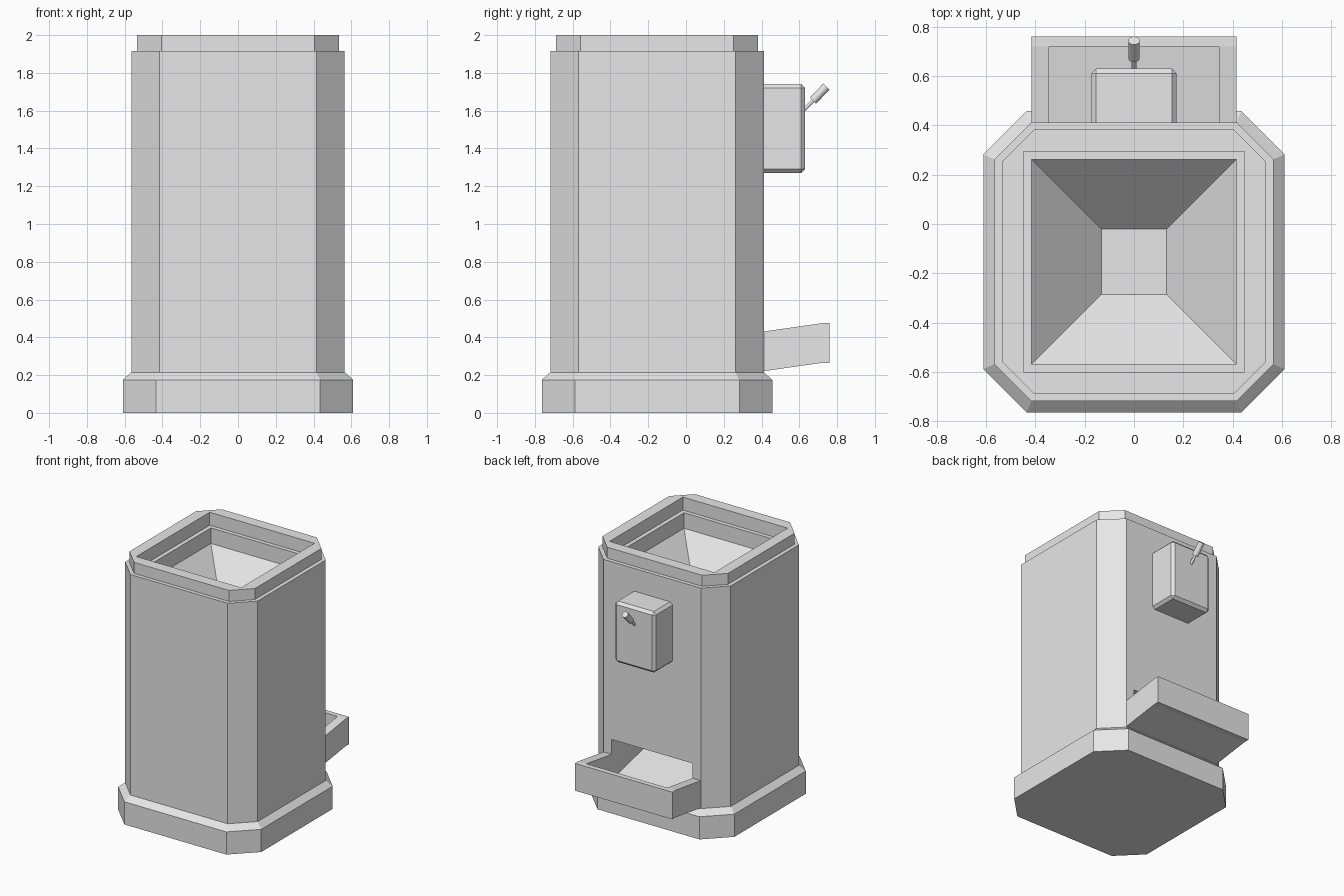
import bpy, bmesh, math
from mathutils import Vector

if "Cube" in bpy.data.objects:
    bpy.data.objects.remove(bpy.data.objects["Cube"], do_unlink=True)

grey = bpy.data.materials.new("plain grey")
grey.use_nodes = True
COLOUR = (0.8, 0.8, 0.8, 1)
grey.diffuse_color = COLOUR
grey.node_tree.nodes["Principled BSDF"].inputs["Base Color"].default_value = COLOUR

CY = -0.153  # centre of the housing along y
CORNERS = [(1, 1), (-1, 1), (-1, -1), (1, -1)]


def finish(bm, name):
    bmesh.ops.recalc_face_normals(bm, faces=bm.faces)
    mesh = bpy.data.meshes.new(name)
    bm.to_mesh(mesh)
    bm.free()
    mesh.materials.append(grey)
    ob = bpy.data.objects.new(name, mesh)
    bpy.context.collection.objects.link(ob)
    return ob


def octagon(bm, half, cut, z):
    ring = []
    for sx, sy in CORNERS:
        pair = [(sx * half, sy * (half - cut)), (sx * (half - cut), sy * half)]
        if sx * sy < 0:
            pair.reverse()
        ring += [bm.verts.new((x, CY + y, z)) for x, y in pair]
    return ring


def square(bm, half, z):
    return [bm.verts.new((sx * half, CY + sy * half, z)) for sx, sy in CORNERS]


def skin(bm, rings):
    for a, b in zip(rings, rings[1:]):
        n = len(a)
        for i in range(n):
            j = (i + 1) % n
            bm.faces.new((a[i], a[j], b[j], b[i]))


def prism(name, profile, half):
    """Extrude a (y, z) outline across x."""
    bm = bmesh.new()
    sides = [[bm.verts.new((s * half, y, z)) for y, z in profile] for s in (-1, 1)]
    skin(bm, sides)
    for side in sides:
        bm.faces.new(side)
    return finish(bm, name)


def cut_with(ob, cutter):
    cutter.hide_render = True
    cutter.hide_viewport = True
    mod = ob.modifiers.new("cut", 'BOOLEAN')
    mod.operation = 'DIFFERENCE'
    mod.solver = 'EXACT'
    mod.object = cutter


# Housing: plinth, chamfered column, stepped rim and inner hopper
bm = bmesh.new()
outer = [octagon(bm, *r) for r in (
    (0.61, 0.175, 0), (0.61, 0.175, 0.175), (0.565, 0.15, 0.215),
    (0.565, 0.15, 1.915), (0.535, 0.13, 1.915), (0.535, 0.13, 2))]
inner = [square(bm, *r) for r in (
    (0.447, 2), (0.447, 1.9), (0.415, 1.9), (0.415, 1.78), (0.132, 1.48))]
skin(bm, outer)
skin(bm, inner)
bm.faces.new(outer[0])
bm.faces.new(inner[-1])
top, hole = outer[-1], inner[0]
for i in range(4):
    j = (i + 1) % 4
    bm.faces.new((top[2 * i], top[2 * i + 1], hole[i]))
    bm.faces.new((top[2 * i + 1], top[2 * j], hole[j], hole[i]))
housing = finish(bm, "housing")

# Delivery chute sloping down to the back opening
chute = prism("chute_cutter", [(0.5, 0.545), (-0.15, 0.545), (-0.15, 0.37),
                               (0.4, 0.235), (0.5, 0.235)], 0.345)
cut_with(housing, chute)

# Tray: tilted outline with a hollow open towards the chute
tray = prism("tray", [(0.405, 0.22), (0.72, 0.265), (0.76, 0.265),
                      (0.76, 0.475), (0.72, 0.475), (0.405, 0.43)], 0.415)
hollow = prism("tray_cutter", [(0.3, 0.22), (0.72, 0.28), (0.72, 0.6), (0.3, 0.6)], 0.345)
cut_with(tray, hollow)

# Control box with bevelled edges, set against the back wall
box = prism("control_box", [(0.405, 1.27), (0.63, 1.27), (0.63, 1.74), (0.405, 1.74)], 0.173)
bm = bmesh.new()
bm.from_mesh(box.data)
edges = [e for e in bm.edges if any(v.co.y > 0.5 for v in e.verts)]
bmesh.ops.bevel(bm, geom=edges, offset=0.02, segments=1, affect='EDGES')
bm.to_mesh(box.data)
bm.free()


# Lever: thin shaft and thicker grip, tilted outwards
def rod(name, start, end, radius):
    a, b = Vector(start), Vector(end)
    bpy.ops.mesh.primitive_cylinder_add(vertices=16, radius=radius, depth=(b - a).length,
                                        location=(a + b) / 2)
    ob = bpy.context.object
    ob.name = name
    ob.rotation_euler = (b - a).to_track_quat('Z', 'Y').to_euler()
    ob.data.materials.append(grey)
    bpy.ops.object.shade_smooth_by_angle(angle=math.radians(40))


rod("lever_shaft", (0, 0.61, 1.59), (0, 0.68, 1.66), 0.01)
rod("lever_grip", (0, 0.672, 1.653), (0, 0.743, 1.727), 0.023)
